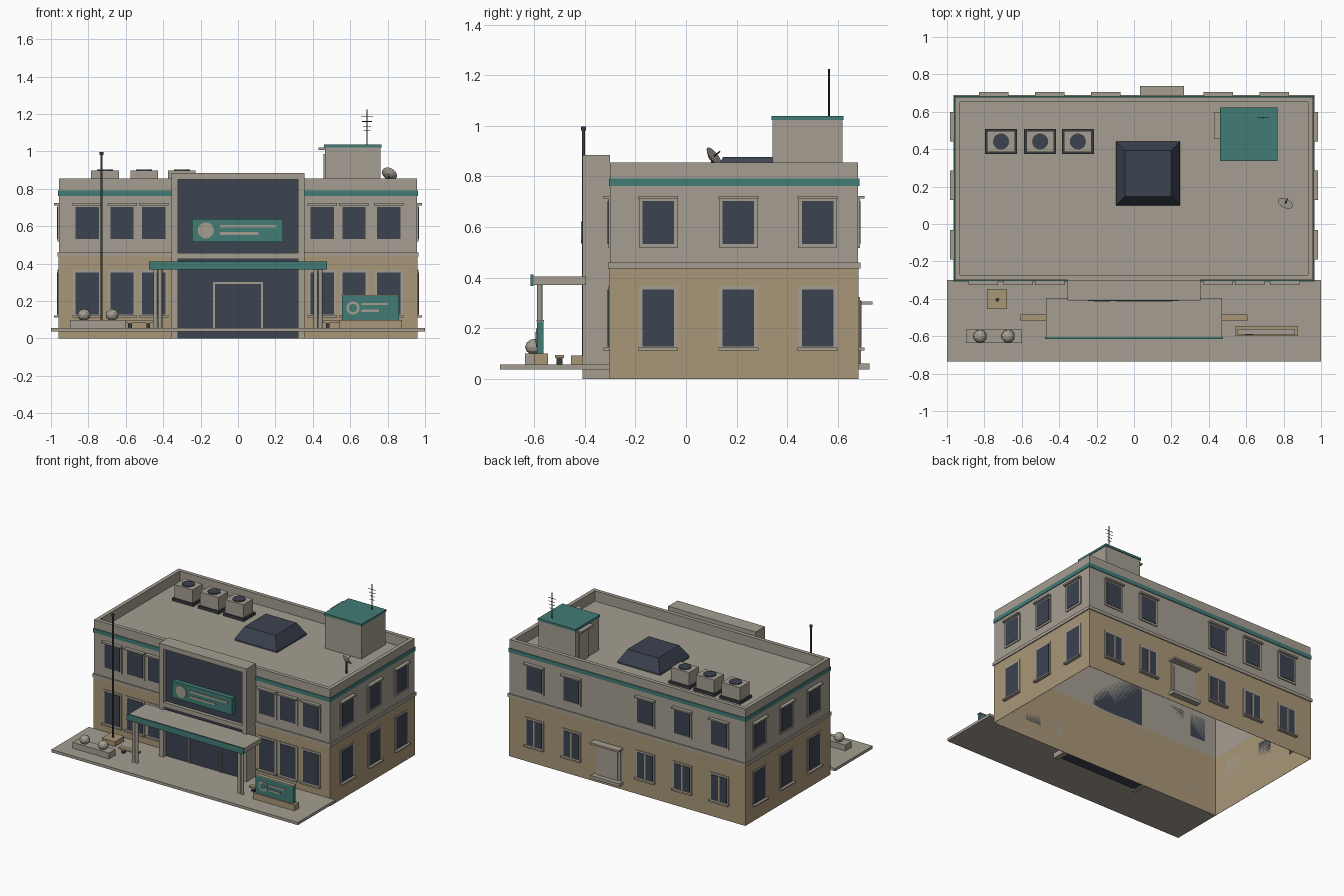
import bpy, bmesh, math
from mathutils import Vector

if "Cube" in bpy.data.objects:
    bpy.data.objects.remove(bpy.data.objects["Cube"])


def srgb(r, g, b):
    f = lambda c: (c / 255 / 12.92) if c < 11 else ((c / 255 + 0.055) / 1.055) ** 2.4
    return (f(r), f(g), f(b), 1)


def mat(name, *c):
    m = bpy.data.materials.new(name)
    m.diffuse_color = srgb(*c)
    m.use_nodes = True
    m.node_tree.nodes["Principled BSDF"].inputs["Base Color"].default_value = m.diffuse_color
    return m


GREY = mat("warm grey concrete", 165, 158, 145)
TAN = mat("tan stone", 169, 151, 119)
TEAL = mat("teal trim", 66, 124, 117)
GLASS = mat("dark glass", 60, 67, 80)
METAL = mat("dark metal", 58, 60, 64)


def finish(name, bm, m):
    me = bpy.data.meshes.new(name)
    bm.to_mesh(me)
    bm.free()
    me.materials.append(m)
    ob = bpy.data.objects.new(name, me)
    bpy.context.collection.objects.link(ob)
    return ob


def box(name, x0, x1, y0, y1, z0, z1, m, open_bottom=False, taper=0):
    x0, x1 = sorted((x0, x1))
    y0, y1 = sorted((y0, y1))
    bm = bmesh.new()
    bmesh.ops.create_cube(bm, size=1)
    for v in bm.verts:
        t = taper if v.co.z > 0 else 0
        v.co = Vector((x1 - t if v.co.x > 0 else x0 + t,
                       y1 - t if v.co.y > 0 else y0 + t,
                       z1 if v.co.z > 0 else z0))
    if open_bottom:
        bmesh.ops.delete(bm, geom=[f for f in bm.faces if f.normal.z < -0.5], context='FACES')
    return finish(name, bm, m)


def rod(name, a, b, r, m, sides=12, r2=None):
    a, b = Vector(a), Vector(b)
    bm = bmesh.new()
    bmesh.ops.create_cone(bm, cap_ends=True, segments=sides, radius1=r,
                          radius2=r if r2 is None else r2, depth=(b - a).length)
    bm.transform((b - a).to_track_quat('Z', 'Y').to_matrix().to_4x4())
    bmesh.ops.translate(bm, verts=bm.verts, vec=(a + b) / 2)
    return finish(name, bm, m)


W, F, B = 0.957, -0.30, 0.68      # half width, front wall, back wall
ROOF, TOP = 0.78, 0.855


def wall_box(name, side, u0, u1, d0, d1, z0, z1, m):
    """Box on a wall: u along the wall, d outward from it."""
    if side == "front":
        return box(name, u0, u1, F - d0, F - d1, z0, z1, m)
    if side == "back":
        return box(name, u0, u1, B + d0, B + d1, z0, z1, m)
    s = 1 if side == "right" else -1
    return box(name, s * (W + d0), s * (W + d1), u0, u1, z0, z1, m)


# main shell, open underneath, with parapet, stone base and trim bands
box("wall_shell", -W, W, F, B, 0, ROOF, GREY, open_bottom=True)
for side in ("front", "back", "left", "right"):
    lo, hi = (-W, W) if side in ("front", "back") else (F, B)
    wall_box(side + "_parapet", side, lo, hi, -0.028, 0, ROOF, TOP, GREY)
    wall_box(side + "_stone_base", side, lo - .002, hi + .002, 0, 0.002, 0, 0.44, TAN)
    wall_box(side + "_floor_band", side, lo - .009, hi + .009, 0, 0.009, 0.437, 0.46, GREY)
    wall_box(side + "_teal_band", side, lo - .005, hi + .005, 0, 0.005, 0.763, 0.792, TEAL)


# windows
def window(side, u, z0, z1, upper, mullion=False):
    h = 0.0625
    wall_box("window_surround", side, u - h - .014, u + h + .014, 0, 0.007, z0 - .014, z1 + .014, GREY)
    wall_box("window_glass", side, u - h, u + h, 0, 0.010, z0, z1, GLASS)
    if upper:
        wall_box("window_hood", side, u - .079, u + .079, 0, 0.026, z1 + .009, z1 + .02, GREY)
    else:
        wall_box("window_sill", side, u - .079, u + .079, 0, 0.026, z0 - .015, z0 - .004, GREY)
    if mullion:
        wall_box("window_mullion", side, u - .006, u + .006, 0, 0.014, z0, z1, GREY)


rows = {"front": [s * u for s in (-1, 1) for u in (0.805, 0.62, 0.45)],
        "back": [-0.75, -0.45, -0.15, 0.45, 0.75],
        "left": [-0.11, 0.207, 0.52], "right": [-0.11, 0.207, 0.52]}
for side, us in rows.items():
    for u in us:
        window(side, u, 0.532, 0.703, True)
        window(side, u, 0.128, 0.31 if side == "back" else 0.354, False, side == "back")

# back door
wall_box("back_door_frame", "back", 0.05, 0.25, 0, 0.008, 0.05, 0.29, GREY)
wall_box("back_door_panel", "back", 0.07, 0.23, 0, 0.012, 0.055, 0.27, GREY)
wall_box("back_door_canopy", "back", 0.033, 0.267, 0, 0.057, 0.293, 0.306, GREY)
wall_box("back_door_step", "back", 0.033, 0.267, 0, 0.045, 0.037, 0.06, GREY)

# entrance portal
P = -0.408
for s, n in ((-1, "left"), (1, "right")):
    box("portal_pier_" + n, s * 0.32, s * 0.355, P, F, 0, 0.885, GREY)
box("portal_head", -0.32, 0.32, P, F, 0.85, 0.885, GREY)
box("portal_middle_beam", -0.32, 0.32, P + .004, F, 0.425, 0.458, GREY)
box("portal_glazing", -0.32, 0.32, P + 0.03, F, 0, 0.85, GLASS)
for s in (-1, 1):
    box("entrance_frame_side", s * 0.123, s * 0.134, P + 0.022, P + 0.03, 0.055, 0.302, GREY)
box("entrance_frame_top", -0.134, 0.134, P + 0.022, P + 0.03, 0.291, 0.302, GREY)
box("entrance_frame_centre", -0.003, 0.003, P + 0.027, P + 0.03, 0.055, 0.291, METAL)

# portal sign with plain disc and bars
box("portal_sign", -0.246, 0.241, P - 0.003, P + 0.03, 0.517, 0.64, TEAL)
rod("portal_sign_disc", (-0.172, P, 0.578), (-0.172, P - .007, 0.578), 0.043, GREY, 24)
box("portal_sign_bar_long", -0.097, 0.207, P - .007, P, 0.592, 0.607, GREY)
box("portal_sign_bar_short", -0.097, 0.11, P - .007, P, 0.553, 0.568, GREY)

# paved forecourt
box("forecourt", -1, 1, -0.735, F, 0.037, 0.057, GREY)

# canopy on paired posts
box("canopy_slab", -0.47, 0.47, -0.603, -0.395, 0.37, 0.405, GREY)
box("canopy_fascia", -0.475, 0.475, -0.614, -0.603, 0.368, 0.412, TEAL)
for s in (-1, 1):
    for x in (0.416, 0.441):
        rod("canopy_post", (s * x, -0.578, 0.055), (s * x, -0.578, 0.37), 0.011, GREY)

# benches
for s in (-1, 1):
    box("bench_seat", s * 0.45, s * 0.607, -0.517, -0.483, 0.083, 0.095, TAN)
    for x in (0.48, 0.577):
        box("bench_leg", s * (x - .01), s * (x + .01), -0.512, -0.488, 0.05, 0.083, METAL)

# planter with faceted shrubs
box("planter", -0.897, -0.6, -0.637, -0.565, 0.05, 0.1, GREY)
for x in (-0.823, -0.673):
    bm = bmesh.new()
    bmesh.ops.create_icosphere(bm, subdivisions=2, radius=0.036)
    for v in bm.verts:
        v.co = Vector((v.co.x + x, v.co.y - 0.6, v.co.z * 0.9 + 0.126))
    finish("shrub", bm, GREY)

# flagpole
box("flagpole_base", -0.786, -0.68, -0.455, -0.347, 0.05, 0.092, TAN)
rod("flagpole", (-0.73, -0.405, 0.09), (-0.73, -0.405, 0.99), 0.006, METAL)
rod("flagpole_finial", (-0.73, -0.405, 0.982), (-0.73, -0.405, 0.998), 0.01, METAL)

# ground sign
box("ground_sign_base", 0.542, 0.878, -0.6, -0.545, 0.05, 0.1, TAN)
box("ground_sign_panel", 0.555, 0.86, -0.588, -0.563, 0.1, 0.226, TEAL)
box("ground_sign_cap", 0.553, 0.862, -0.59, -0.561, 0.226, 0.233, GREY)
rod("ground_sign_ring", (0.615, -0.588, 0.163), (0.615, -0.592, 0.163), 0.036, GREY, 24)
rod("ground_sign_ring_centre", (0.615, -0.588, 0.163), (0.615, -0.594, 0.163), 0.022, TEAL, 24)
box("ground_sign_bar_long", 0.66, 0.80, -0.592, -0.588, 0.178, 0.19, GREY)
box("ground_sign_bar_short", 0.66, 0.755, -0.592, -0.588, 0.142, 0.154, GREY)

# rooftop cooling units
for x in (-0.711, -0.502, -0.30):
    box("cooler_base", x - .085, x + .085, 0.374, 0.508, ROOF, 0.8, METAL)
    box("cooler_body", x - .074, x + .074, 0.385, 0.497, 0.8, 0.897, GREY)
    rod("cooler_fan", (x, 0.441, 0.89), (x, 0.441, 0.903), 0.043, GLASS, 20)

# skylight
box("skylight_curb", -0.096, 0.246, 0.1, 0.44, ROOF, 0.795, GLASS)
box("skylight", -0.096, 0.246, 0.1, 0.44, 0.795, 0.877, GLASS, taper=0.047)

# stair house
box("stair_house", 0.465, 0.762, 0.342, 0.618, ROOF, 1.022, GREY)
box("stair_house_cap", 0.46, 0.767, 0.337, 0.623, 1.022, 1.038, TEAL)
box("stair_house_door", 0.458, 0.465, 0.475, 0.58, ROOF, 0.985, GREY)
box("stair_house_door_hood", 0.43, 0.465, 0.455, 0.6, 1.008, 1.02, GREY)

# aerial
rod("aerial_mast", (0.69, 0.565, 1.03), (0.69, 0.565, 1.225), 0.003, METAL, 8)
for z, h in ((1.185, 0.032), (1.16, 0.026), (1.135, 0.022), (1.11, 0.018)):
    rod("aerial_bar", (0.69 - h, 0.568, z), (0.69 + h, 0.568, z), 0.002, METAL, 6)

# satellite dish
n = Vector((0.35, 0.72, 0.58)).normalized()
c = Vector((0.807, 0.105, 0.875))
rod("dish_mast", (0.807, 0.105, ROOF), c, 0.006, METAL, 8)
rod("dish_bowl", c - n * 0.008, c + n * 0.008, 0.018, GREY, 16, 0.043)
rod("dish_feed", c, c + n * 0.04, 0.003, METAL, 6)
